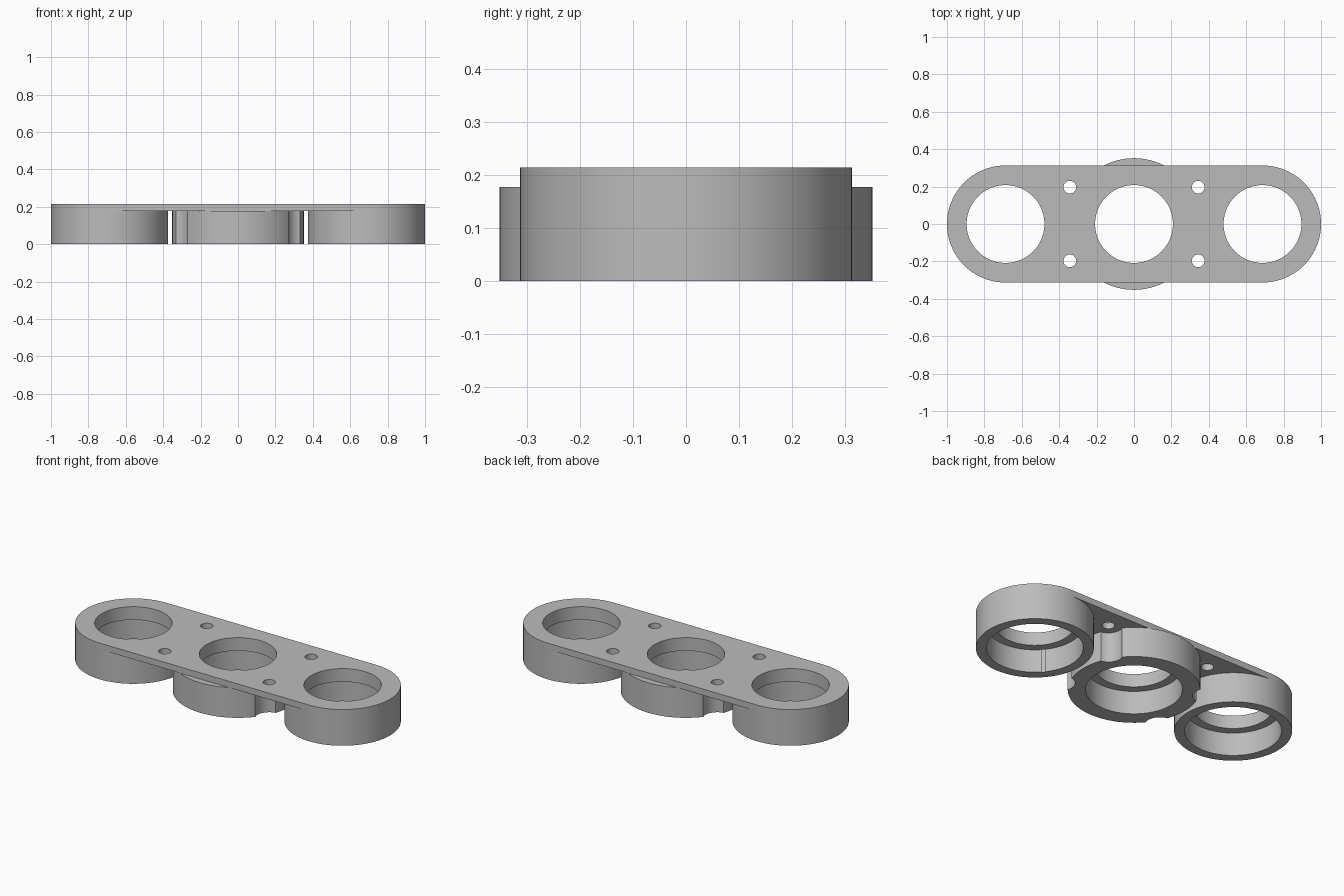
import bpy
import math

cube = bpy.data.objects.get("Cube")
if cube:
    bpy.data.objects.remove(cube, do_unlink=True)

END_X, END_R = 0.687, 0.313           # outer bosses
MID_R = 0.352                         # centre boss
TOP, UNDER, LEDGE = 0.215, 0.178, 0.137
BORE_R, SEAT_R = 0.208, 0.257         # through bore and wider seat below it
SCREW_X, SCREW_Y, SCREW_R, RELIEF_R = 0.343, 0.197, 0.034, 0.078

grey = bpy.data.materials.new("neutral grey")
grey.use_nodes = True
colour = (0.5, 0.5, 0.5, 1)
grey.diffuse_color = colour
grey.node_tree.nodes["Principled BSDF"].inputs["Base Color"].default_value = colour


def cylinder(name, x, y, r, z0, z1, sides=96):
    bpy.ops.mesh.primitive_cylinder_add(
        vertices=sides, radius=r, depth=z1 - z0, location=(x, y, (z0 + z1) / 2))
    ob = bpy.context.object
    ob.name = name
    ob.data.materials.append(grey)
    return ob


def combine(target, tool, operation):
    """Apply a boolean and discard the tool."""
    tool.hide_render = True
    mod = target.modifiers.new(operation.lower(), 'BOOLEAN')
    mod.operation = operation
    mod.solver = 'EXACT'
    mod.object = tool
    bpy.context.view_layer.objects.active = target
    bpy.ops.object.modifier_apply(modifier=mod.name)
    bpy.data.objects.remove(tool, do_unlink=True)


screws = [(sx * SCREW_X, sy * SCREW_Y) for sx in (-1, 1) for sy in (-1, 1)]

# Top plate between the end bosses
bpy.ops.mesh.primitive_cube_add(size=1, location=(0, 0, (TOP + UNDER) / 2))
holder = bpy.context.object
holder.name = "three_ring_holder"
holder.scale = (2 * END_X, 2 * END_R, TOP - UNDER)
bpy.ops.object.transform_apply(location=True, scale=True)
holder.data.materials.append(grey)

# Centre boss with screw head reliefs
centre = cylinder("centre_boss", 0, 0, MID_R, 0, UNDER)
for x, y in screws:
    combine(centre, cylinder("relief_cutter", x, y, RELIEF_R, -0.1, 0.3, 48), 'DIFFERENCE')
combine(holder, centre, 'UNION')

# Rounded end bosses
for x in (-END_X, END_X):
    combine(holder, cylinder("end_boss", x, 0, END_R, 0, TOP), 'UNION')

# Stepped bores
for x in (-END_X, 0, END_X):
    combine(holder, cylinder("bore_cutter", x, 0, BORE_R, -0.1, 0.3), 'DIFFERENCE')
    combine(holder, cylinder("seat_cutter", x, 0, SEAT_R, -0.1, LEDGE), 'DIFFERENCE')

# Screw holes
for x, y in screws:
    combine(holder, cylinder("screw_cutter", x, y, SCREW_R, -0.1, 0.3, 32), 'DIFFERENCE')

bpy.ops.object.select_all(action='DESELECT')
holder.select_set(True)
bpy.context.view_layer.objects.active = holder
bpy.ops.object.shade_smooth_by_angle(angle=math.radians(30))
